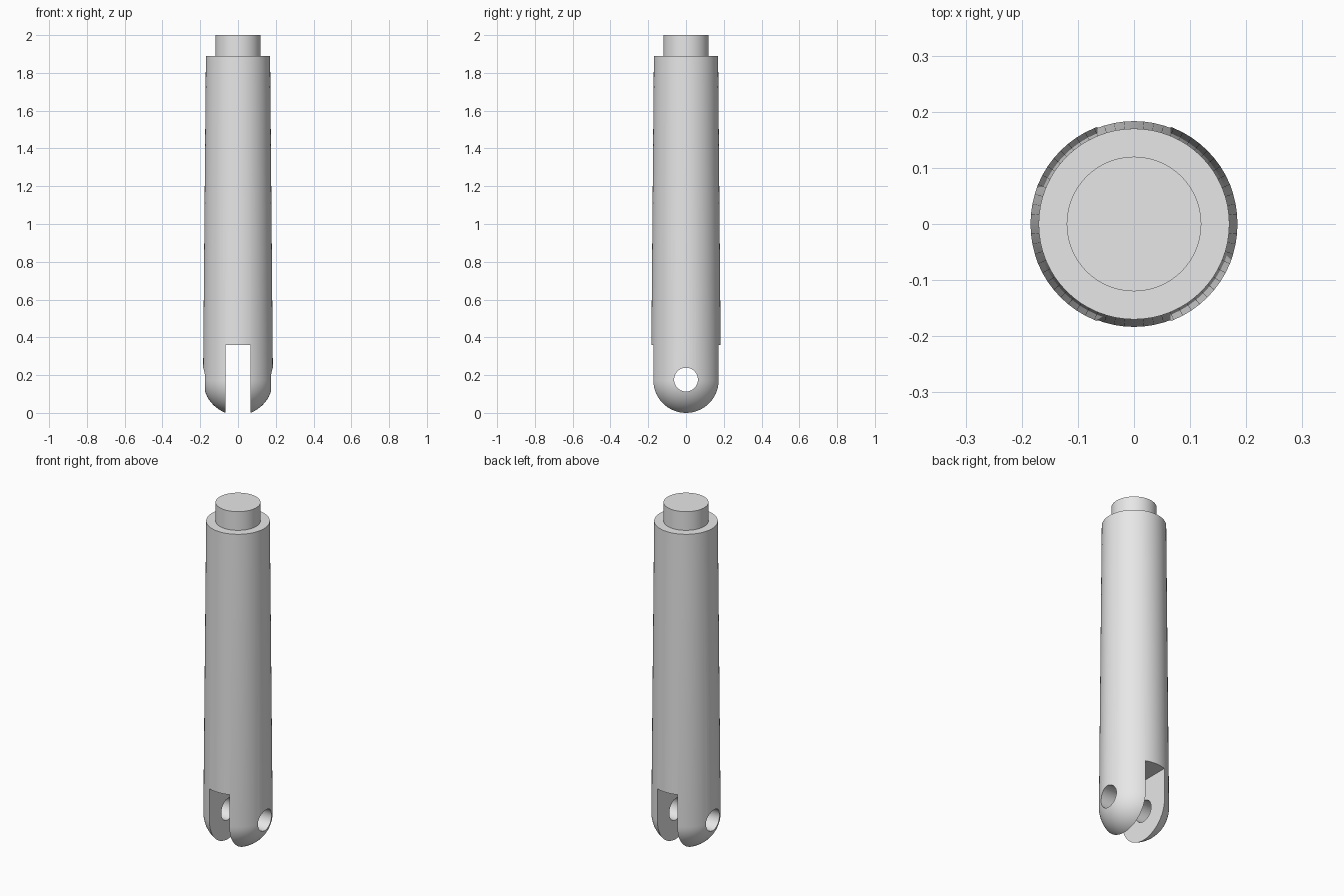
import bpy, bmesh, math
from mathutils import Matrix

if "Cube" in bpy.data.objects:
    bpy.data.objects.remove(bpy.data.objects["Cube"])

R, SLOT, SEG = 0.185, 0.065, 64
DOME_Z = math.sqrt(R * R - SLOT * SLOT)  # dome centre, so the fork tips touch z = 0

grey = bpy.data.materials.new("grey")
grey.diffuse_color = (0.8, 0.8, 0.8, 1)
grey.use_nodes = True
grey.node_tree.nodes["Principled BSDF"].inputs["Base Color"].default_value = grey.diffuse_color


def make_object(name, bm):
    bmesh.ops.recalc_face_normals(bm, faces=bm.faces)
    mesh = bpy.data.meshes.new(name)
    bm.to_mesh(mesh)
    bm.free()
    mesh.materials.append(grey)
    obj = bpy.data.objects.new(name, mesh)
    bpy.context.collection.objects.link(obj)
    return obj


# Rod: domed bottom, tapered shaft, shoulder and top peg, as one turned profile
N = 16
profile = [(R * math.sin(a), DOME_Z - R * math.cos(a))
           for a in (math.pi / 2 * i / N for i in range(N + 1))]
profile += [(0.17, 1.89), (0.12, 1.89), (0.12, 2.0), (0, 2.0)]
bm = bmesh.new()
verts = [bm.verts.new((r, 0, z)) for r, z in profile]
edges = [bm.edges.new(pair) for pair in zip(verts, verts[1:])]
bmesh.ops.spin(bm, geom=verts + edges, cent=(0, 0, 0), axis=(0, 0, 1),
               angle=math.tau, steps=SEG, use_duplicate=False)
bmesh.ops.remove_doubles(bm, verts=bm.verts, dist=1e-5)
rod = make_object("clevis_rod", bm)

# Cutter for the fork slot
bm = bmesh.new()
bmesh.ops.create_cube(bm, size=1, matrix=Matrix.Translation((0, 0, 0.08))
                      @ Matrix.Diagonal((2 * SLOT, 1, 0.56, 1)))
slot = make_object("slot_cutter", bm)

# Cutter for the cross pin hole
bm = bmesh.new()
bmesh.ops.create_cone(bm, cap_ends=True, segments=48, radius1=0.063, radius2=0.063,
                      depth=1, matrix=Matrix.Translation((0, 0, 0.176))
                      @ Matrix.Rotation(math.pi / 2, 4, 'Y'))
hole = make_object("pin_hole_cutter", bm)

# Cut, then smooth the round surfaces
bpy.context.view_layer.objects.active = rod
rod.select_set(True)
for cutter in (slot, hole):
    cutter.hide_render = True
    mod = rod.modifiers.new(cutter.name, 'BOOLEAN')
    mod.operation, mod.solver, mod.object = 'DIFFERENCE', 'EXACT', cutter
    bpy.ops.object.modifier_apply(modifier=mod.name)
    bpy.data.objects.remove(cutter)
bpy.ops.object.shade_smooth_by_angle(angle=math.radians(30))
